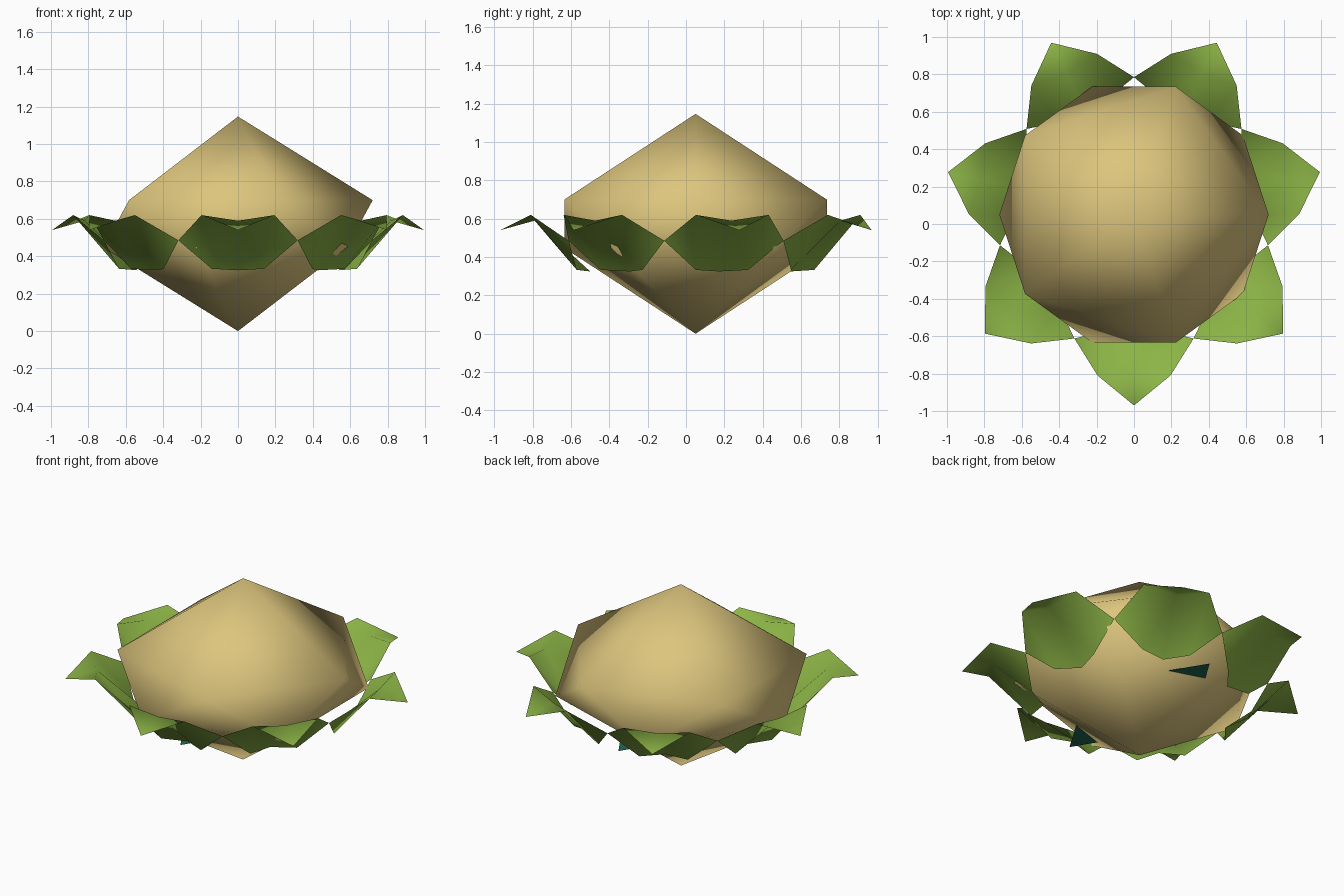
import bpy
from math import cos, sin, radians

if "Cube" in bpy.data.objects:
    bpy.data.objects.remove(bpy.data.objects["Cube"])

CY = 0.05  # the plant's axis sits slightly behind centre


def material(name, rgb):
    m = bpy.data.materials.new(name)
    m.diffuse_color = (*rgb, 1)
    m.use_nodes = True
    m.node_tree.nodes["Principled BSDF"].inputs["Base Color"].default_value = m.diffuse_color
    return m


def build(name, verts, faces, mat, smooth=True):
    me = bpy.data.meshes.new(name)
    me.from_pydata(verts, [], faces)
    me.materials.append(mat)
    for p in me.polygons:
        p.use_smooth = smooth
    ob = bpy.data.objects.new(name, me)
    bpy.context.collection.objects.link(ob)
    return ob


tan = material("tan", (0.72, 0.56, 0.205))
green = material("leaf green", (0.265, 0.46, 0.062))
teal = material("dark teal", (0.015, 0.14, 0.085))


# Bulb: two staggered rings of five between a top and bottom point
def ring(start, z):
    return [(0.72 * cos(radians(start + 72 * i)),
             CY + 0.72 * sin(radians(start + 72 * i)), z) for i in range(5)]


verts = [(0, CY, 0)] + ring(36, 0.447) + ring(0, 0.70) + [(0, CY, 1.147)]
faces = []
for i in range(5):
    j = (i + 1) % 5
    lo, lo2, up, up2 = 1 + i, 1 + j, 6 + i, 6 + j
    faces += [(0, lo2, lo), (up, lo, up2), (lo, lo2, up2), (11, up, up2)]
build("bulb", verts, faces, tan)

# Leaf: (radial, sideways, height) points, folded over at the shoulders
leaf = [(1.02, 0, 0.54), (0.84, 0, 0.59), (0.55, 0, 0.325),
        (0.86, -0.195, 0.62), (0.662, -0.319, 0.485), (0.62, -0.14, 0.333),
        (0.86, 0.195, 0.62), (0.662, 0.319, 0.485), (0.62, 0.14, 0.333)]
leaf_faces = [(0, 1, 3), (1, 5, 3), (3, 5, 4), (1, 2, 5),
              (0, 6, 1), (1, 6, 8), (6, 7, 8), (1, 8, 2)]

# Collar of seven leaves, the first one facing the front
verts, faces = [], []
for k in range(7):
    a = radians(-90 + 360 * k / 7)
    base = len(verts)
    verts += [(r * cos(a) - t * sin(a), CY + r * sin(a) + t * cos(a), z)
              for r, t, z in leaf]
    faces += [tuple(base + i for i in f) for f in leaf_faces]
build("leaf_collar", verts, faces, green)

# Flat diamond inside the bulb whose tips poke out front and back
build("inner_leaf", [(0, CY - 0.625, 0.33), (0.38, CY, 0.33),
                     (0, CY + 0.625, 0.33), (-0.38, CY, 0.33)],
      [(0, 1, 2, 3)], teal, False)
